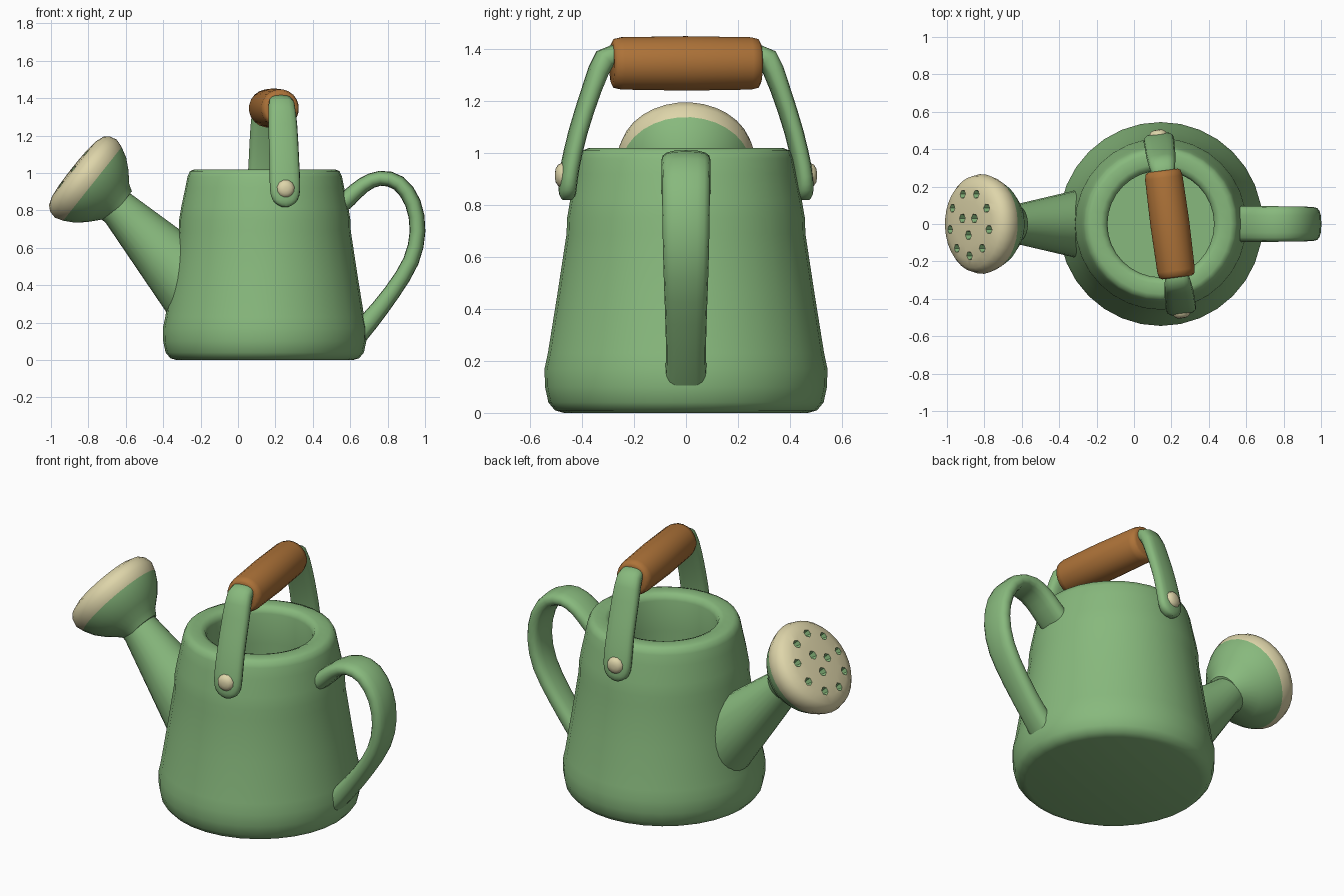
import bpy, bmesh, math
from mathutils import Vector, Matrix

if "Cube" in bpy.data.objects:
    bpy.data.objects.remove(bpy.data.objects["Cube"], do_unlink=True)


def material(name, rgb):
    m = bpy.data.materials.new(name)
    m.use_nodes = True
    m.diffuse_color = (*rgb, 1)
    m.node_tree.nodes["Principled BSDF"].inputs["Base Color"].default_value = (*rgb, 1)
    return m


GREEN = material("leaf green", (0.245, 0.485, 0.205))
CREAM = material("cream", (0.73, 0.665, 0.40))
BROWN = material("wood brown", (0.42, 0.17, 0.04))
X, Y, Z = Vector((1, 0, 0)), Vector((0, 1, 0)), Vector((0, 0, 1))


def finish(name, bm, mats, angle=50):
    mesh = bpy.data.meshes.new(name)
    bmesh.ops.recalc_face_normals(bm, faces=bm.faces)
    bm.to_mesh(mesh)
    bm.free()
    for m in mats:
        mesh.materials.append(m)
    ob = bpy.data.objects.new(name, mesh)
    bpy.context.collection.objects.link(ob)
    smooth(ob, angle)
    return ob


def smooth(ob, angle):
    bpy.ops.object.select_all(action="DESELECT")
    ob.select_set(True)
    bpy.context.view_layer.objects.active = ob
    bpy.ops.object.shade_smooth_by_angle(angle=math.radians(angle))


def loft(name, rings, mats, sides=32, power=1.0, split=None, angle=50):
    """Skin rings given as (centre, half axis, half axis); faces past split use slot 1."""
    bm = bmesh.new()
    curve = lambda t: math.copysign(abs(t) ** power, t)
    loops = []
    for c, u, v in rings:
        turn = [math.tau * i / sides for i in range(sides)]
        loops.append([bm.verts.new(c + u * curve(math.cos(a)) + v * curve(math.sin(a))) for a in turn])
    for k, (a, b) in enumerate(zip(loops, loops[1:])):
        for i in range(sides):
            j = (i + 1) % sides
            f = bm.faces.new((a[i], a[j], b[j], b[i]))
            f.material_index = int(split is not None and k >= split)
    bm.faces.new(loops[0])
    bm.faces.new(loops[-1]).material_index = int(split is not None)
    return finish(name, bm, mats, angle)


def lathe(name, profile, origin, axis, mats, **kw):
    """Turn (radius, distance along axis) pairs around an axis."""
    side = axis.orthogonal().normalized()
    other = axis.cross(side)
    rings = [(origin + axis * t, side * r, other * r) for r, t in profile]
    return loft(name, rings, mats, **kw)


def strap(name, points, origin, out, mats, **kw):
    """Sweep a flat rounded bar along (out, z, half width, half thickness) points."""
    pts = [Vector(p) for p in points]
    path = []
    for i in range(len(pts) - 1):
        p0, p3 = pts[max(i - 1, 0)], pts[min(i + 2, len(pts) - 1)]
        path += [pts[i], (9 * (pts[i] + pts[i + 1]) - p0 - p3) / 16]
    path.append(pts[-1])
    side = out.cross(Z)
    rings = []
    for i, p in enumerate(path):
        d = path[min(i + 1, len(path) - 1)] - path[max(i - 1, 0)]
        tangent = (out * d[0] + Z * d[1]).normalized()
        rings.append((origin + out * p[0] + Z * p[1], side * p[2], tangent.cross(side) * p[3]))
    return loft(name, rings, mats, sides=16, power=0.75, **kw)


# Hollow body with rounded foot, shoulder collar and thick rim
body_profile = [
    (0.47, 0), (0.505, 0.01), (0.53, 0.04), (0.543, 0.1), (0.545, 0.17), (0.532, 0.23),
    (0.495, 0.46), (0.46, 0.69), (0.458, 0.75), (0.446, 0.82), (0.425, 0.92),
    (0.413, 0.98), (0.40, 1.01), (0.375, 1.02), (0.32, 1.02), (0.295, 1.01),
    (0.285, 0.98), (0.29, 0.8), (0.295, 0.1)]
lathe("body", body_profile, Vector((0.143, 0, 0)), Z, [GREEN])

# Sprinkler head: green funnel, cream domed face
aim = Vector((-0.78, 0, 0.62)).normalized()
head = Vector((-0.845, 0, 0.995))
head_profile = [
    (0.10, -0.275), (0.122, -0.24), (0.178, -0.19), (0.222, -0.14), (0.252, -0.085),
    (0.267, -0.04), (0.257, 0), (0.235, 0.025), (0.19, 0.042), (0.12, 0.05), (0.04, 0.053)]
rose = lathe("sprinkler_head", head_profile, head, aim, [GREEN, CREAM], split=4)

# Small green pits cut in the face in two rings
bm = bmesh.new()
for count, radius in ((3, 0.06), (9, 0.17)):
    for i in range(count):
        a = math.tau * i / count
        spot = Matrix.Translation((radius * math.cos(a), radius * math.sin(a), 0.045))
        frame = Matrix.Translation(head) @ aim.to_track_quat("Z", "Y").to_matrix().to_4x4()
        bmesh.ops.create_cone(bm, cap_ends=True, segments=6, radius1=0.016, radius2=0.032,
                              depth=0.07, matrix=frame @ spot)
cutter = finish("pit_cutter", bm, [GREEN, CREAM])
cutter.hide_render = True
cut = rose.modifiers.new("pits", "BOOLEAN")
cut.operation, cut.solver, cut.object = "DIFFERENCE", "EXACT", cutter
bpy.context.view_layer.objects.active = rose
bpy.ops.object.modifier_apply(modifier="pits")
bpy.data.objects.remove(cutter, do_unlink=True)
smooth(rose, 40)

# Tapered spout, cut upright where it enters the body
across = Y.cross(aim)
if across.z < 0:
    across = -across
foot = (Vector((-0.25, 0, 0.356)), Y * 0.195, Z * 0.296)
neck = (Vector((-0.645, 0, 0.815)), Y * 0.102, across * 0.102)
middle = tuple(a.lerp(b, 0.5) for a, b in zip(foot, neck))
tip = (neck[0] + aim * 0.04, neck[1], neck[2])
loft("spout", [foot, middle, neck, tip], [GREEN], sides=24)

# Looped back handle
strap("back_handle", [
    (0.50, 0.79, 0.095, 0.05), (0.59, 0.865, 0.095, 0.047), (0.67, 0.935, 0.095, 0.042),
    (0.76, 0.972, 0.095, 0.04), (0.86, 0.945, 0.094, 0.042), (0.935, 0.84, 0.092, 0.043),
    (0.96, 0.69, 0.09, 0.042), (0.925, 0.53, 0.086, 0.043), (0.825, 0.365, 0.08, 0.045),
    (0.70, 0.205, 0.077, 0.052), (0.62, 0.12, 0.085, 0.06)], Vector(), X, [GREEN])

# Carrying handle, turned slightly: wooden grip, two arms, two rivets
turn = Vector((-0.132, 1, 0)).normalized()
pivot = Vector((0.192, 0, 0))
grip_profile = [
    (0.08, -0.288), (0.095, -0.28), (0.102, -0.25), (0.106, 0),
    (0.102, 0.25), (0.095, 0.28), (0.08, 0.288)]
lathe("grip", grip_profile, pivot + Z * 1.346, turn, [BROWN], sides=20)
for label, out in (("back", turn), ("front", -turn)):
    strap(label + "_arm", [
        (0.26, 1.372, 0.06, 0.04), (0.315, 1.365, 0.07, 0.042), (0.365, 1.25, 0.078, 0.036),
        (0.42, 1.08, 0.08, 0.034), (0.45, 0.95, 0.082, 0.034), (0.459, 0.88, 0.077, 0.033),
        (0.461, 0.84, 0.055, 0.03), (0.462, 0.82, 0.02, 0.018)], pivot, out, [GREEN])
    lathe(label + "_rivet", [(0.05, 0), (0.05, 0.03), (0.043, 0.045), (0.028, 0.055), (0.01, 0.058)],
          pivot + out * 0.45 + Z * 0.915, out, [CREAM], sides=12)
